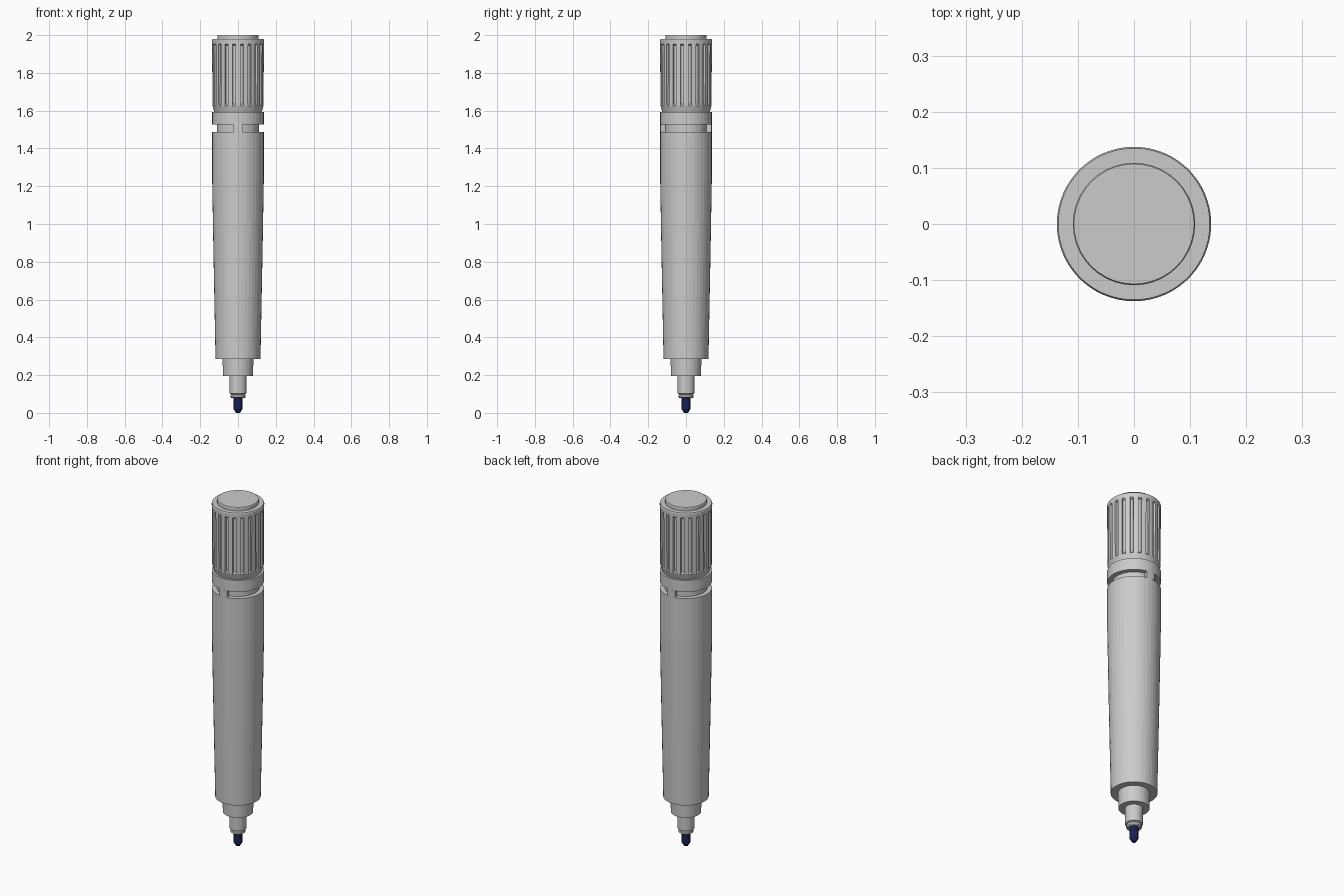
import bpy, bmesh
from math import sin, cos, pi, radians

if "Cube" in bpy.data.objects:
    bpy.data.objects.remove(bpy.data.objects["Cube"])

SIDES = 40
FLUTES = 20


def finish(name, bm):
    bmesh.ops.recalc_face_normals(bm, faces=bm.faces)
    me = bpy.data.meshes.new(name)
    bm.to_mesh(me)
    bm.free()
    ob = bpy.data.objects.new(name, me)
    bpy.context.collection.objects.link(ob)
    return ob


def skin(name, rings):
    """Join equal-length rings of points into a closed, capped solid."""
    bm = bmesh.new()
    loops = [[bm.verts.new(p) for p in ring] for ring in rings]
    for a, b in zip(loops, loops[1:]):
        for i in range(len(a)):
            j = (i + 1) % len(a)
            bm.faces.new((a[i], a[j], b[j], b[i]))
    bm.faces.new(loops[0])
    bm.faces.new(loops[-1])
    return finish(name, bm)


def circle(r, z):
    return [(r * cos(2 * pi * i / SIDES), r * sin(2 * pi * i / SIDES), z)
            for i in range(SIDES)]


def lathe(name, profile):
    return skin(name, [circle(r, z) for r, z in profile])


# Writing end: ink tip, metal-like collar and stepped holder
tip = lathe("ink_tip", [(0.011, 0), (0.023, 0.02), (0.024, 0.085)])
ink = bpy.data.materials.new("navy_ink")
ink.diffuse_color = (0.01, 0.015, 0.09, 1)
ink.use_nodes = True
ink.node_tree.nodes["Principled BSDF"].inputs["Base Color"].default_value = ink.diffuse_color
tip.data.materials.append(ink)
lathe("tip_holder", [(0.034, 0.078), (0.040, 0.083), (0.040, 0.094), (0.036, 0.098),
                     (0.045, 0.102), (0.046, 0.195), (0.079, 0.195), (0.082, 0.285)])

# Barrel with the narrow neck inside the tear gap
lathe("barrel", [(0.119, 0.285), (0.130, 0.85), (0.137, 1.25), (0.137, 1.487),
                 (0.111, 1.487), (0.111, 1.53)])
lathe("cap_collar", [(0.137, 1.526), (0.137, 1.592)])

# Two small bridges across the gap, front and back
for label, mid in (("front", -90), ("back", 90)):
    rings = []
    for k in range(5):
        a = radians(mid - 10.5 + 21 * k / 4)
        rings.append([(r * cos(a), r * sin(a), z) for r, z in
                      ((0.105, 1.487), (0.137, 1.487), (0.137, 1.526), (0.105, 1.526))])
    skin("gap_bridge_" + label, rings)


# Cap with vertical flutes; a rib sits on the front centre line
def fluted_ring(r, z, depth):
    ring = []
    step = 2 * pi / FLUTES
    for i in range(FLUTES):
        mid = -pi / 2 + i * step
        for offset, cut in ((-0.29, 0), (0, 0), (0.29, 0), (0.33, 1), (0.5, 1), (0.67, 1)):
            a = mid + offset * step
            rr = r - depth * cut
            ring.append((rr * cos(a), rr * sin(a), z))
    return ring


skin("fluted_cap", [fluted_ring(*p) for p in (
    (0.124, 1.59, 0), (0.135, 1.625, 0), (0.1355, 1.635, 0.009),
    (0.137, 1.945, 0.011), (0.137, 1.952, 0), (0.1375, 1.974, 0), (0.135, 1.98, 0))])
lathe("cap_top_disc", [(0.109, 1.975), (0.109, 1.996), (0.107, 2.0)])
